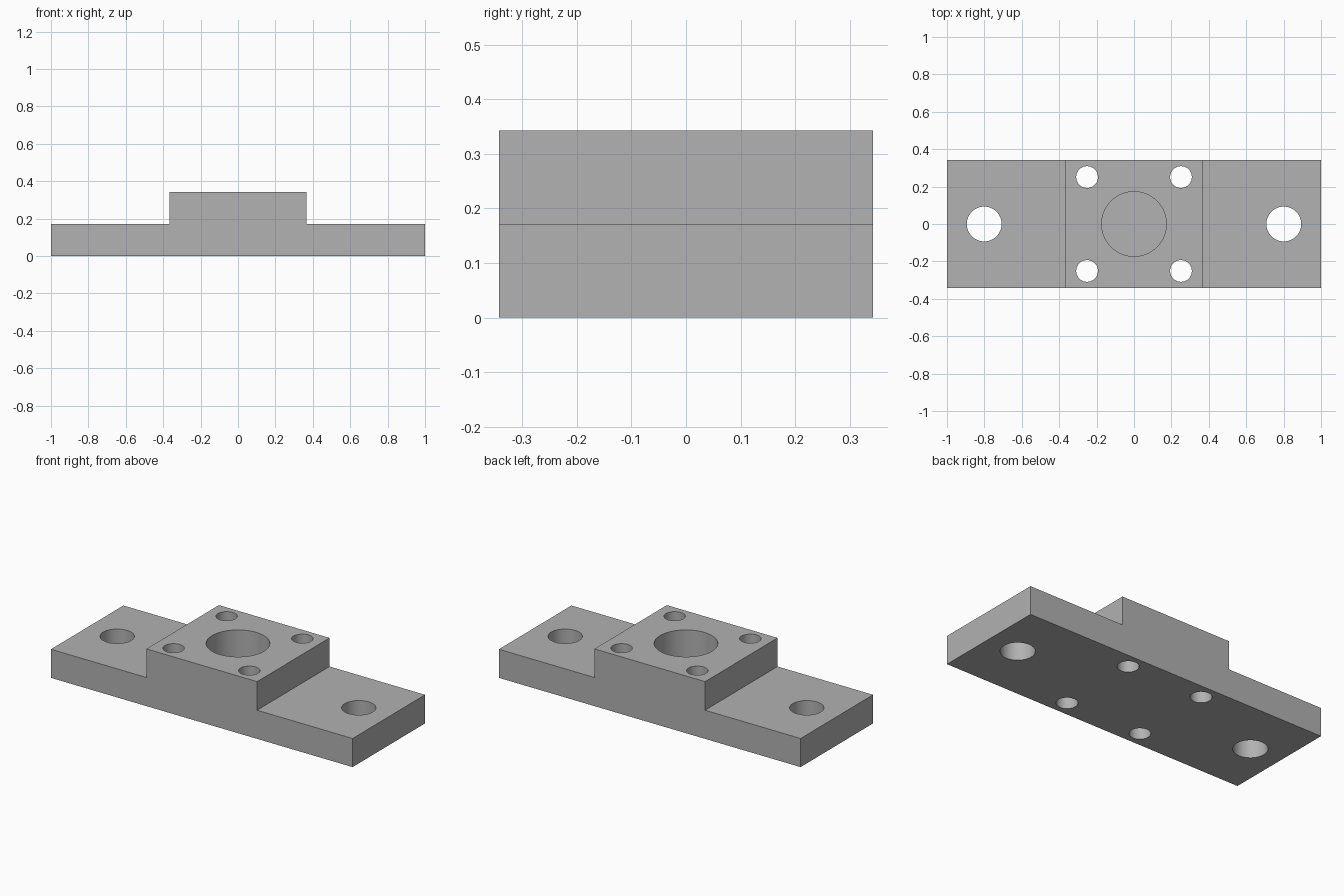
import bpy
import bmesh
from math import radians

cube = bpy.data.objects.get("Cube")
if cube:
    bpy.data.objects.remove(cube, do_unlink=True)

LENGTH, WIDTH, HEIGHT = 2.0, 0.686, 0.343
STEP_X, STEP_Z = 0.367, 0.1715

# One flat grey
grey = bpy.data.materials.new("machined grey")
grey.use_nodes = True
colour = (0.445, 0.445, 0.445, 1)
grey.diffuse_color = colour
grey.node_tree.nodes["Principled BSDF"].inputs["Base Color"].default_value = colour

# Stepped block: half profile mirrored, then extruded front to back
half = [(LENGTH / 2, 0), (LENGTH / 2, STEP_Z), (STEP_X, STEP_Z), (STEP_X, HEIGHT)]
profile = half + [(-x, z) for x, z in reversed(half)]
bm = bmesh.new()
face = bm.faces.new([bm.verts.new((x, -WIDTH / 2, z)) for x, z in profile])
sweep = bmesh.ops.extrude_face_region(bm, geom=[face])
moved = [v for v in sweep["geom"] if isinstance(v, bmesh.types.BMVert)]
bmesh.ops.translate(bm, verts=moved, vec=(0, WIDTH, 0))
bmesh.ops.recalc_face_normals(bm, faces=bm.faces)
mesh = bpy.data.meshes.new("mounting_block")
bm.to_mesh(mesh)
bm.free()
block = bpy.data.objects.new("mounting_block", mesh)
bpy.context.collection.objects.link(block)
mesh.materials.append(grey)


def drill(x, y, radius, bottom):
    """Cut a round vertical hole from above the block down to bottom."""
    top = HEIGHT + 0.1
    bpy.ops.mesh.primitive_cylinder_add(vertices=64, radius=radius, depth=top - bottom,
                                        location=(x, y, (top + bottom) / 2))
    cutter = bpy.context.object
    cutter.name = "hole_cutter"
    cutter.hide_render = True
    cutter.data.materials.append(grey)
    cut = block.modifiers.new("hole", 'BOOLEAN')
    cut.operation = 'DIFFERENCE'
    cut.solver = 'EXACT'
    cut.object = cutter
    bpy.context.view_layer.objects.active = block
    bpy.ops.object.modifier_apply(modifier=cut.name)
    bpy.data.objects.remove(cutter, do_unlink=True)


# Blind central bore, wing holes and corner bolt holes
drill(0, 0, 0.173, 0.086)
for sx in (-1, 1):
    drill(sx * 0.801, 0, 0.093, -0.1)
    for sy in (-1, 1):
        drill(sx * 0.251, sy * 0.251, 0.058, -0.1)

# Smooth hole walls, crisp edges
bpy.ops.object.select_all(action='DESELECT')
block.select_set(True)
bpy.context.view_layer.objects.active = block
bpy.ops.object.shade_smooth_by_angle(angle=radians(30))
